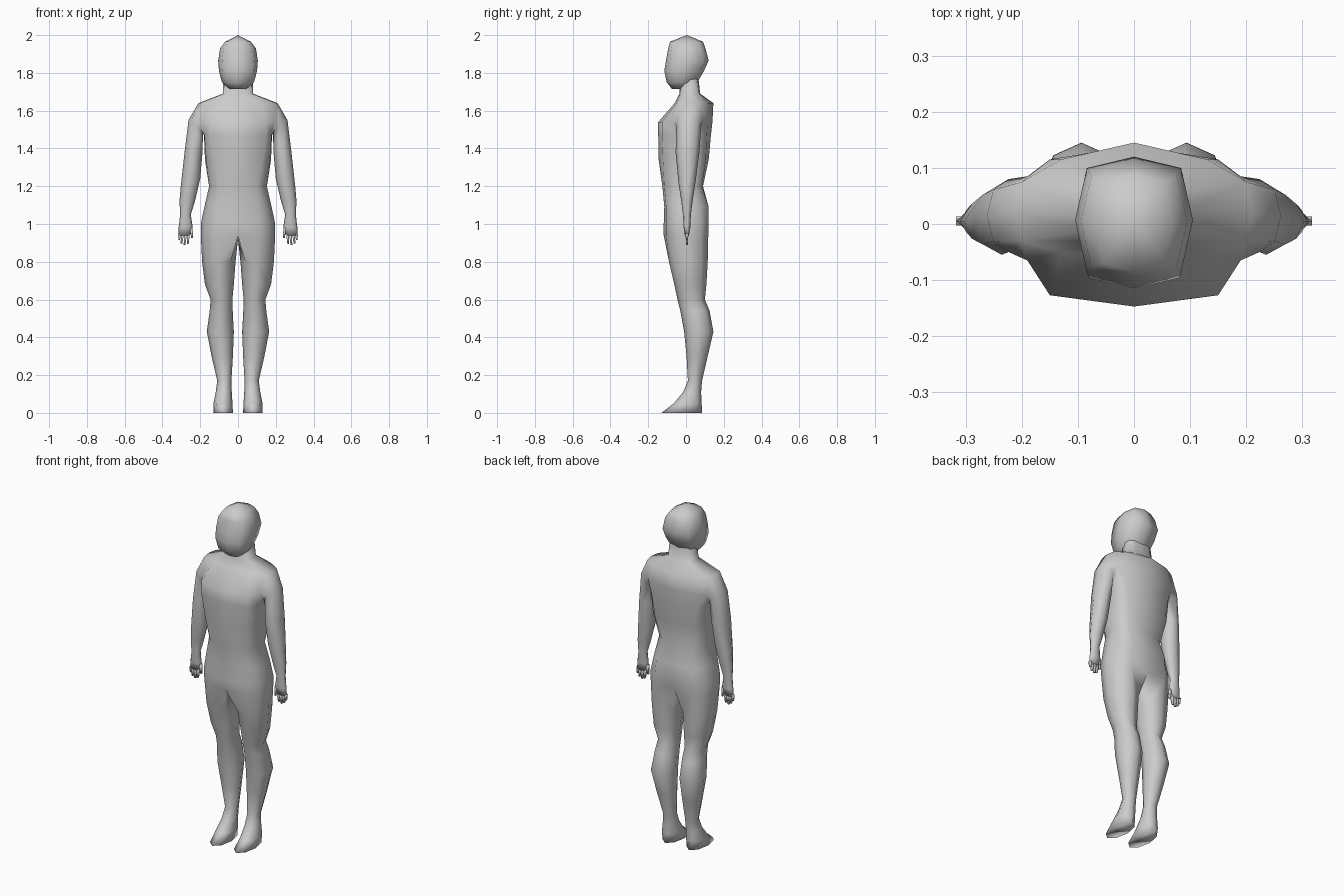
import bpy, bmesh, math

if "Cube" in bpy.data.objects:
    bpy.data.objects.remove(bpy.data.objects["Cube"])

skin = bpy.data.materials.new("light_grey")
skin.diffuse_color = (0.6, 0.6, 0.6, 1)
skin.use_nodes = True
skin.node_tree.nodes["Principled BSDF"].inputs["Base Color"].default_value = skin.diffuse_color


def bridge(bm, a, b, closed=True, skip=()):
    """Join two equal rows of vertices with quads."""
    n = len(a)
    for i in range(n if closed else n - 1):
        if i not in skip:
            j = (i + 1) % n
            bm.faces.new((a[i], a[j], b[j], b[i]))


def finish(name, bm):
    """Mirror the left half, weld the middle and smooth."""
    bmesh.ops.recalc_face_normals(bm, faces=bm.faces)
    if sum(f.normal.x * f.calc_center_median().x * f.calc_area() for f in bm.faces) < 0:
        bmesh.ops.reverse_faces(bm, faces=bm.faces)
    for f in bm.faces:
        f.smooth = True
    me = bpy.data.meshes.new(name)
    bm.to_mesh(me)
    bm.free()
    me.materials.append(skin)
    ob = bpy.data.objects.new(name, me)
    bpy.context.collection.objects.link(ob)
    m = ob.modifiers.new("mirror", 'MIRROR')
    m.use_clip = True
    m.merge_threshold = 0.0005
    return ob


def circle8(start):
    return [(math.cos(math.radians(start + 45 * k)),
             math.sin(math.radians(start + 45 * k))) for k in range(8)]


# ---- body: half torso, then the leg and arm grow out of it
bm = bmesh.new()
# z, x of corner / flank / side, then y from front centre round to back centre
TORSO = [
    (1.78, .045, .072, .078, -.03, -.025, -.005, .02, .05, .06, .065),
    (1.69, .050, .075, .080, -.035, -.03, -.01, .02, .06, .07, .075),
    (1.64, .130, .200, .210, -.06, -.05, -.03, .02, .075, .115, .145),
    (1.54, .150, .190, .200, -.147, -.127, -.065, .02, .085, .115, .14),
    (1.47, .150, .178, .180, -.147, -.127, -.06, .02, .075, .11, .132),
    (1.34, .130, .168, .175, -.145, -.122, -.07, .01, .07, .105, .12),
    (1.20, .100, .140, .153, -.125, -.115, -.07, 0, .05, .085, .09),
    (1.09, .110, .160, .178, -.115, -.105, -.07, 0, .07, .12, .12),
    (1.00, .120, .175, .197, -.118, -.105, -.07, 0, .08, .12, .118),
    (.94, .115, .175, .197, -.118, -.105, -.065, 0, .08, .118, .11)]
rows = []
for r, (z, xc, xf, xs, *ys) in enumerate(TORSO):
    xs7 = (0, xc, xf, xs, xf, xc, 0)
    # the shoulder socket leaves out its middle vertex
    rows.append([None if (r == 3 and i == 3) else bm.verts.new((x, y, z))
                 for i, (x, y) in enumerate(zip(xs7, ys))])
for r in range(len(rows) - 1):
    bridge(bm, rows[r], rows[r + 1], False, (2, 3) if r in (2, 3) else ())

# leg and foot: z, inner x, outer x, front y, back y
LEG = [(.80, .013, .190, -.09, .115), (.68, .022, .175, -.062, .108),
       (.60, .030, .145, -.045, .10), (.54, .028, .150, -.03, .125),
       (.43, .022, .165, -.01, .145), (.30, .027, .140, .003, .115),
       (.17, .035, .110, .01, .085), (.11, .033, .118, -.015, .08),
       (.05, .029, .130, -.065, .083), (0, .027, .130, -.13, .085)]
prev = rows[-1] + [bm.verts.new((0, 0, .92))]
for z, xi, xo, yf, yb in LEG:
    ring = [bm.verts.new(((xi + xo) / 2 + c * (xo - xi) / 2,
                          (yf + yb) / 2 + s * (yb - yf) / 2, z))
            for c, s in circle8(-135)]
    bridge(bm, prev, ring)
    prev = ring
bm.faces.new(prev)

# arm and palm: inner x, z, outer x, z, centre y, half depth
ARM = [(.185, 1.49, .262, 1.55, .015, .065), (.188, 1.38, .283, 1.38, .008, .063),
       (.200, 1.24, .303, 1.20, .005, .045), (.228, 1.12, .310, 1.12, .005, .030),
       (.250, 1.05, .306, 1.05, .005, .021), (.240, .985, .314, .985, .005, .018),
       (.254, .94, .317, .94, .005, .011)]
a, b, c = rows[4], rows[3], rows[2]
prev = [a[2], a[3], a[4], b[4], c[4], c[3], c[2], b[2]]
for xi, zi, xo, zo, yc, ry in ARM:
    ring = []
    for u, s in circle8(-135):
        # runs from inner front to inner back, outer back and outer front
        u, s = -abs(u) if u < 0 else u, s
        ring.append((u, s))
    order = [ring[k] for k in (0, 7, 6, 5, 4, 3, 2, 1)]
    verts = []
    for u, s in order:
        t = (u + 1) / 2
        verts.append(bm.verts.new((xi + (xo - xi) * t, yc + ry * s,
                                   zi + (zo - zi) * t)))
    bridge(bm, prev, verts)
    prev = verts
bm.faces.new(prev)
body = finish("body", bm)

# ---- fingers and thumb: root x, z, tip x, z
bm = bmesh.new()
for x0, z0, x1, z1 in ((.262, .95, .266, .895), (.278, .95, .283, .888),
                       (.294, .95, .299, .897), (.309, .95, .311, .915),
                       (.248, .98, .243, .925)):
    ends = [[bm.verts.new((x + dx * w, .005 + dy * w, z))
             for dx, dy in ((-1, -1), (1, -1), (1, 1), (-1, 1))]
            for x, z, w in ((x0, z0, .008), (x1, z1, .0045))]
    bridge(bm, *ends)
    for e in ends:
        bm.faces.new(e)
finish("fingers", bm)

# ---- head: z, half width, front y, back y
bm = bmesh.new()
HEAD = [(1.965, .068, -.085, .09), (1.93, .095, -.094, .103),
        (1.865, .105, -.106, .12), (1.81, .101, -.115, .095),
        (1.75, .085, -.102, .06), (1.715, .045, -.075, .02)]
prev = None
crown = bm.verts.new((0, .005, 2))
for z, w, yf, yb in HEAD:
    yc, ry = (yf + yb) / 2, (yb - yf) / 2
    row = [bm.verts.new((w * u, yc + ry * v, z))
           for u, v in ((0, -1), (.8, -.82), (1, 0), (.8, .82), (0, 1))]
    if prev:
        bridge(bm, prev, row, False)
    else:
        for p, q in zip(row, row[1:]):
            bm.faces.new((crown, p, q))
    prev = row
bm.faces.new(prev)
finish("head", bm)
